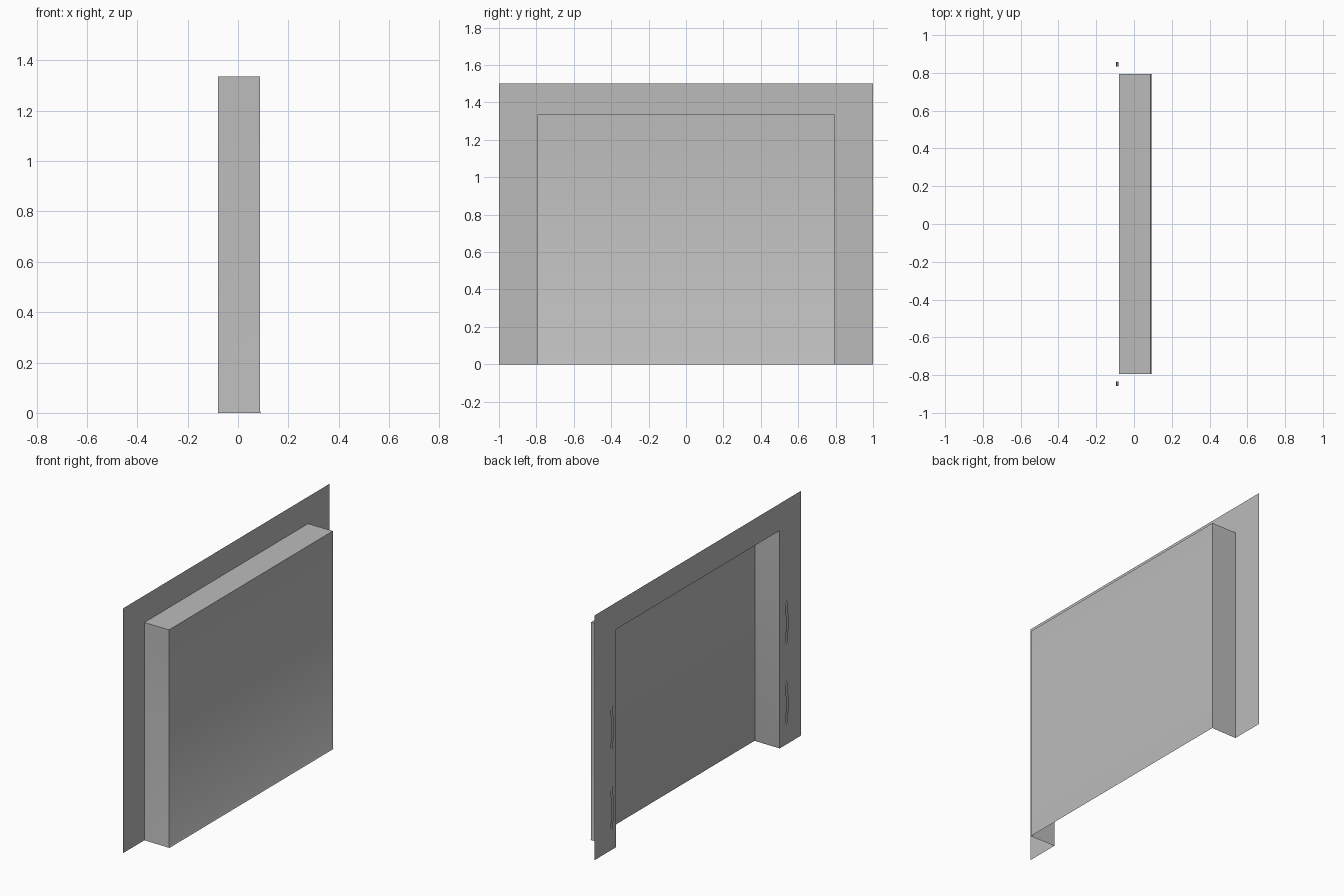
import bpy, bmesh, math
from mathutils import Vector

cube = bpy.data.objects.get("Cube")
if cube:
    bpy.data.objects.remove(cube, do_unlink=True)

# One plain grey for every part
grey = bpy.data.materials.new("plain_grey")
grey.use_nodes = True
GREY = (0.5, 0.5, 0.5, 1)
grey.diffuse_color = GREY
grey.node_tree.nodes["Principled BSDF"].inputs["Base Color"].default_value = GREY

BACK, FRONT = -0.08, 0.088      # depth of the flange and of the front panel
HALF, TOP = 0.793, 1.335        # half width and height of the recess
LIP = 0.006                     # height of the flared bottom lip


def finish(name, bm):
    mesh = bpy.data.meshes.new(name)
    bm.to_mesh(mesh)
    bm.free()
    mesh.materials.append(grey)
    obj = bpy.data.objects.new(name, mesh)
    bpy.context.collection.objects.link(obj)
    bpy.ops.object.select_all(action='DESELECT')
    obj.select_set(True)
    bpy.context.view_layer.objects.active = obj
    bpy.ops.object.shade_smooth_by_angle(angle=math.radians(50))
    return obj


# Flange: flat sheet around the recess, open at the bottom
bm = bmesh.new()
outer = [(-1, 0), (-1, 1.5), (1, 1.5), (1, 0)]
inner = [(-HALF, 0), (-HALF, TOP), (HALF, TOP), (HALF, 0)]
ring = [[bm.verts.new((BACK, y, z)) for y, z in path] for path in (outer, inner)]
for i in range(3):
    bm.faces.new((ring[0][i], ring[0][i + 1], ring[1][i + 1], ring[1][i]))
finish("flange", bm)

# Recess shell: box open at the back and the bottom, with a flared lip
bm = bmesh.new()
bmesh.ops.create_cube(bm, size=1)
bmesh.ops.scale(bm, vec=(FRONT - BACK, 2 * HALF, TOP), verts=bm.verts)
bmesh.ops.translate(bm, vec=((FRONT + BACK) / 2, 0, TOP / 2), verts=bm.verts)
bm.normal_update()
bmesh.ops.delete(bm, context='FACES',
                 geom=[f for f in bm.faces if f.normal.x < -0.5 or f.normal.z < -0.5])
bmesh.ops.bisect_plane(bm, geom=bm.verts[:] + bm.edges[:] + bm.faces[:],
                       plane_co=Vector((0, 0, LIP)), plane_no=Vector((0, 0, 1)))
for v in bm.verts:
    if v.co.z < LIP / 2 and v.co.x > 0:
        v.co.x += 0.004
        v.co.y += math.copysign(0.002, v.co.y)
finish("recess_shell", bm)

# Handles: thin bowed ribbons on the back of the flange
SEGMENTS = 10
for side, y in (("left", 0.846), ("right", -0.846)):
    for level, z in (("lower", 0.257), ("upper", 0.75)):
        bm = bmesh.new()
        rows = []
        for i in range(SEGMENTS + 1):
            t = 2 * i / SEGMENTS - 1
            x = BACK - 0.002 - 0.012 * (1 - t * t)
            rows.append([bm.verts.new((x, y + w, z + 0.15 * t)) for w in (-0.012, 0.012)])
        for a, b in zip(rows, rows[1:]):
            bm.faces.new((a[0], b[0], b[1], a[1]))
        finish(f"{side}_{level}_handle", bm)
